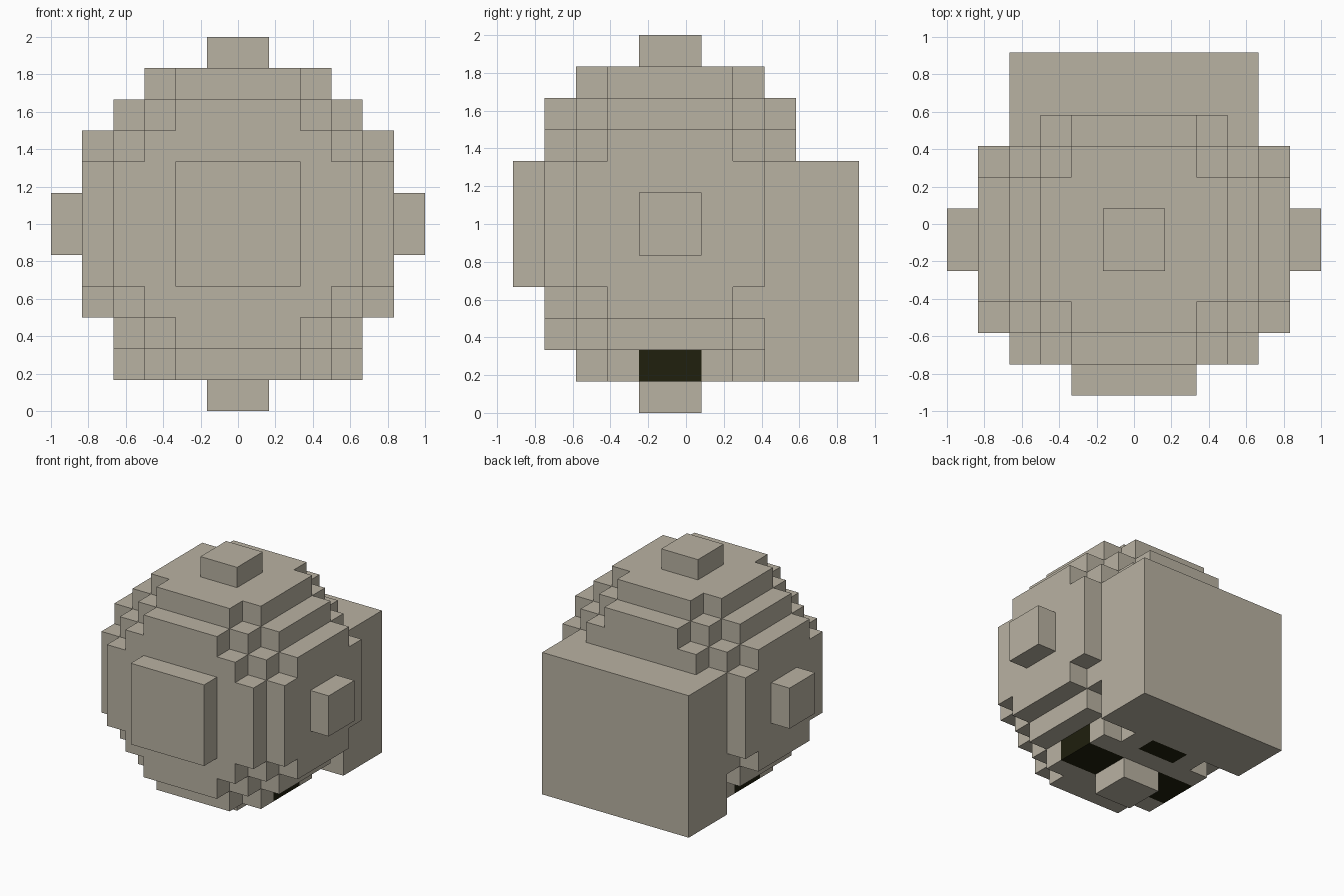
import bpy, bmesh
from mathutils import Vector

if "Cube" in bpy.data.objects:
    bpy.data.objects.remove(bpy.data.objects["Cube"])

U = 1 / 6                                # size of one block
CENTRE = Vector((0, -0.5 * U, 6 * U))    # centre of the blocky ball


def material(name, rgb):
    m = bpy.data.materials.new(name)
    m.diffuse_color = (*rgb, 1)
    m.use_nodes = True
    m.node_tree.nodes["Principled BSDF"].inputs["Base Color"].default_value = m.diffuse_color
    return m


STONE = material("warm grey", (0.485, 0.445, 0.361))
DARK = material("olive black", (0.014, 0.014, 0.004))


def box_cells(x0, x1, y0, y1, z0, z1):
    return {(x, y, z) for x in range(x0, x1) for y in range(y0, y1) for z in range(z0, z1)}


def build(name, cells, is_dark=lambda c: False):
    """Skin a set of unit cells with only its outer faces."""
    bm = bmesh.new()
    for c in sorted(cells):
        for axis in range(3):
            for side in (0, 1):
                n = list(c)
                n[axis] += 2 * side - 1
                if tuple(n) in cells:
                    continue
                a, b = (axis + 1) % 3, (axis + 2) % 3
                corners = []
                for da, db in ((0, 0), (1, 0), (1, 1), (0, 1)):
                    p = Vector(c)
                    p[axis] += side
                    p[a] += da
                    p[b] += db
                    corners.append(bm.verts.new(CENTRE + p * U))
                face = bm.faces.new(corners if side else corners[::-1])
                face.material_index = int(is_dark(c))
    bmesh.ops.remove_doubles(bm, verts=bm.verts[:], dist=1e-4)
    bmesh.ops.dissolve_limit(bm, angle_limit=0.01, verts=bm.verts[:],
                             edges=bm.edges[:], delimit={'MATERIAL'})
    me = bpy.data.meshes.new(name)
    bm.to_mesh(me)
    bm.free()
    me.materials.append(STONE)
    me.materials.append(DARK)
    bpy.context.collection.objects.link(bpy.data.objects.new(name, me))


# Stepped ball: union of centred boxes (half sizes), the rear pack takes its own space
ball = set()
for hx, hy, hz in ((3, 2, 5), (2, 3, 5), (5, 2, 3), (5, 3, 2), (4, 2, 4),
                   (4, 3, 3), (3, 3, 4), (4, 4, 2), (3, 4, 3), (2, 4, 4)):
    ball |= box_cells(-hx, hx, -hy, hy, -hz, hz)
pack = box_cells(-4, 4, 3, 6, -5, 2)


def vent(c):
    """Dark strip across the underside and a small dark patch behind it."""
    x, y, z = c
    return z == -5 and (y in (-1, 0) or (y == 2 and x in (-1, 0)))


build("ball_body", ball - pack, vent)
build("rear_pack", pack)

# Front plate and the four knobs
build("front_plate", box_cells(-2, 2, -5, -4, -2, 2))
build("top_knob", box_cells(-1, 1, -1, 1, 5, 6))
build("bottom_knob", box_cells(-1, 1, -1, 1, -6, -5))
for name, x in (("left_knob", -6), ("right_knob", 5)):
    build(name, box_cells(x, x + 1, -1, 1, -1, 1))
